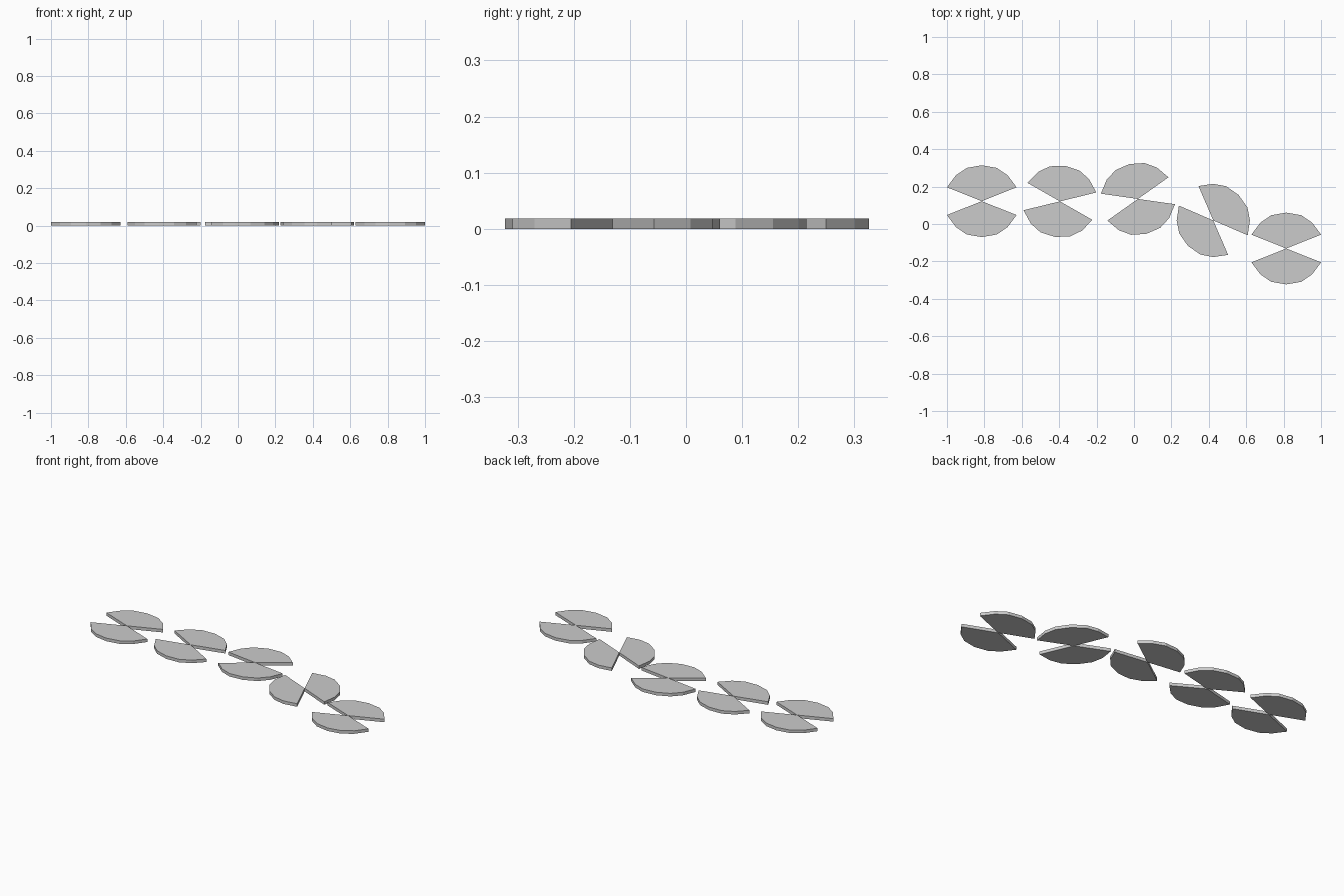
import bpy, bmesh
from math import radians
from mathutils import Matrix

if "Cube" in bpy.data.objects:
    bpy.data.objects.remove(bpy.data.objects["Cube"])

HEIGHT = 0.018
# right half of one wedge outline, from centre tip round to the top
HALF = [(0.186, 0.074), (0.138, 0.139), (0.08, 0.178)]
WEDGE = [(0, 0)] + HALF + [(0, 0.192)] + [(-x, y) for x, y in reversed(HALF)]


def wedge(name, x, y, angle):
    """Flat faceted pad shaped like a wide pie slice, tip at (x, y)."""
    bm = bmesh.new()
    face = bm.faces.new([bm.verts.new((px, py, 0)) for px, py in WEDGE])
    top = bmesh.ops.extrude_face_region(bm, geom=[face])
    bmesh.ops.translate(bm, vec=(0, 0, HEIGHT),
                        verts=[v for v in top["geom"] if isinstance(v, bmesh.types.BMVert)])
    bmesh.ops.recalc_face_normals(bm, faces=bm.faces)
    bm.transform(Matrix.Translation((x, y, 0)) @ Matrix.Rotation(radians(angle), 4, 'Z'))
    mesh = bpy.data.meshes.new(name)
    bm.to_mesh(mesh)
    bm.free()
    bpy.context.collection.objects.link(bpy.data.objects.new(name, mesh))


# row of round pads: centre and rotation, each made of two opposed wedges
PADS = [(-0.814, 0.122, 0), (-0.396, 0.121, -8), (0.021, 0.134, 13.6),
        (0.424, 0.019, -45), (0.814, -0.131, 0)]
for i, (x, y, a) in enumerate(PADS, 1):
    wedge(f"pad_{i}_back_half", x, y, a)
    wedge(f"pad_{i}_front_half", x, y, a + 180)
